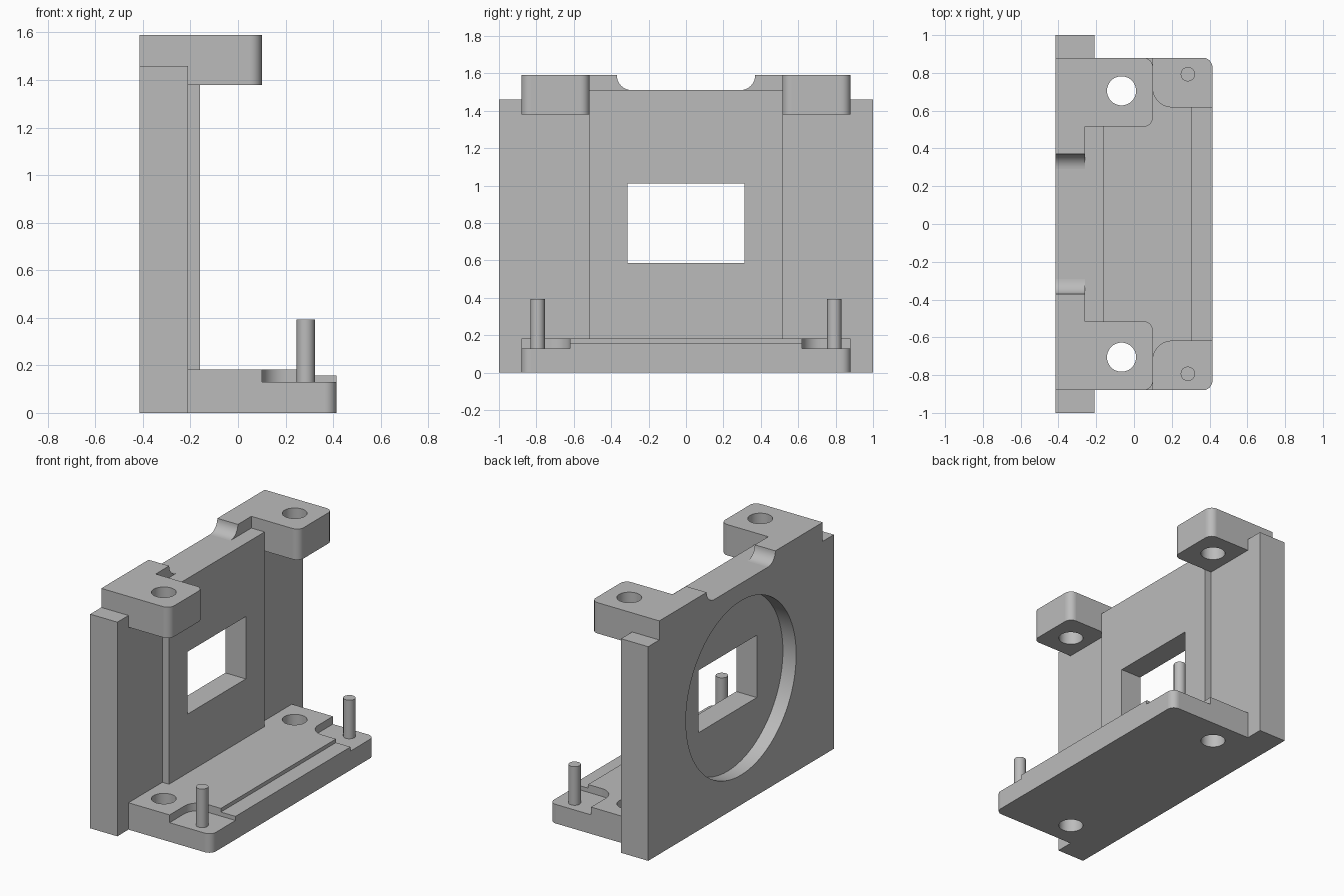
import bpy, bmesh
from math import sin, cos, pi, radians

cube = bpy.data.objects.get("Cube")
if cube:
    bpy.data.objects.remove(cube, do_unlink=True)

grey = bpy.data.materials.new("light grey")
grey.use_nodes = True
grey.diffuse_color = (0.5, 0.5, 0.5, 1)
grey.node_tree.nodes["Principled BSDF"].inputs["Base Color"].default_value = (0.5, 0.5, 0.5, 1)


def prism(name, outline, axis, low, high):
    """Extrude a flat outline along x (outline in y, z) or z (outline in x, y)."""
    def place(p, h):
        return (h, p[0], p[1]) if axis == "x" else (p[0], p[1], h)
    bm = bmesh.new()
    bottom = [bm.verts.new(place(p, low)) for p in outline]
    top = [bm.verts.new(place(p, high)) for p in outline]
    bm.faces.new(bottom)
    bm.faces.new(top)
    n = len(outline)
    for i in range(n):
        j = (i + 1) % n
        bm.faces.new((bottom[i], bottom[j], top[j], top[i]))
    bmesh.ops.recalc_face_normals(bm, faces=bm.faces)
    mesh = bpy.data.meshes.new(name)
    bm.to_mesh(mesh)
    bm.free()
    mesh.materials.append(grey)
    obj = bpy.data.objects.new(name, mesh)
    bpy.context.collection.objects.link(obj)
    return obj


def arc(cx, cy, r, start, end, steps=10):
    angles = [radians(start + (end - start) * i / steps) for i in range(steps + 1)]
    return [(cx + r * cos(a), cy + r * sin(a)) for a in angles]


def circle(cx, cy, r, n=48):
    return [(cx + r * cos(2 * pi * i / n), cy + r * sin(2 * pi * i / n)) for i in range(n)]


def rect(a0, a1, b0, b1):
    return [(a0, b0), (a1, b0), (a1, b1), (a0, b1)]


def both_sides(half):
    return half + [(-a, b) for a, b in reversed(half)]


def flip(outline, side):
    return [(a, b * side) for a, b in outline]


def combine(target, tool, operation):
    mod = target.modifiers.new(operation, "BOOLEAN")
    mod.operation, mod.solver, mod.object = operation, "EXACT", tool
    bpy.context.view_layer.objects.active = target
    bpy.ops.object.modifier_apply(modifier=mod.name)
    bpy.data.objects.remove(tool, do_unlink=True)


def smooth_curves(obj):
    # Only the curved walls are smooth, axis-aligned faces stay flat
    for f in obj.data.polygons:
        f.use_smooth = max(abs(c) for c in f.normal) < 0.9995


# Upright wall with raised shoulders and a scooped saddle on top
wall_half = [(1, 0), (1, 1.46), (0.88, 1.46), (0.88, 1.59)] + arc(0.29, 1.59, 0.08, 0, -90)
bracket = prism("bracket_body", both_sides(wall_half), "x", -0.415, -0.26)

front_half = [(1, 0), (1, 1.46), (0.88, 1.46), (0.88, 1.51)]
adds = [
    prism("wall_front", both_sides(front_half), "x", -0.3, -0.21),
    prism("wall_pad", rect(-0.515, 0.515, 0.1, 1.51), "x", -0.32, -0.16),
]

# Foot with rounded front corners
foot = [(-0.3, -0.88)] + arc(0.365, -0.83, 0.05, -90, 0) + arc(0.365, 0.83, 0.05, 0, 90) + [(-0.3, 0.88)]
adds.append(prism("foot", foot, "z", 0, 0.183))

# Upper lugs
lug = [(-0.32, 0.515)] + arc(0.05, 0.565, 0.05, -90, 0) + arc(0.05, 0.83, 0.05, 0, 90) + [(-0.32, 0.88)]
for side in (-1, 1):
    adds.append(prism("lug", flip(lug, side), "z", 1.38, 1.59))
for part in adds:
    combine(bracket, part, "UNION")

# Step along the foot, window, round recess, corner pockets and screw holes
pocket = [(0.5, 0.62), (0.5, 1), (0.1, 1)] + arc(0.2, 0.72, 0.1, 180, 270)
cuts = [
    prism("foot_step", rect(0.305, 0.5, -0.7, 0.7), "z", 0.158, 0.3),
    prism("window", rect(-0.313, 0.313, 0.585, 1.01), "x", -0.6, 0),
    prism("recess", circle(0, 0.797, 0.594, 96), "x", -0.6, -0.315),
]
for side in (-1, 1):
    cuts.append(prism("pocket", flip(pocket, side), "z", 0.13, 0.3))
    cuts.append(prism("screw_hole", circle(-0.066, 0.705 * side, 0.077), "z", -0.2, 1.8))
for part in cuts:
    combine(bracket, part, "DIFFERENCE")
smooth_curves(bracket)

# Locating pins
for side, label in ((-1, "right"), (1, "left")):
    pin = prism(label + "_pin", circle(0.285, 0.793 * side, 0.038, 32), "z", 0.12, 0.393)
    smooth_curves(pin)
